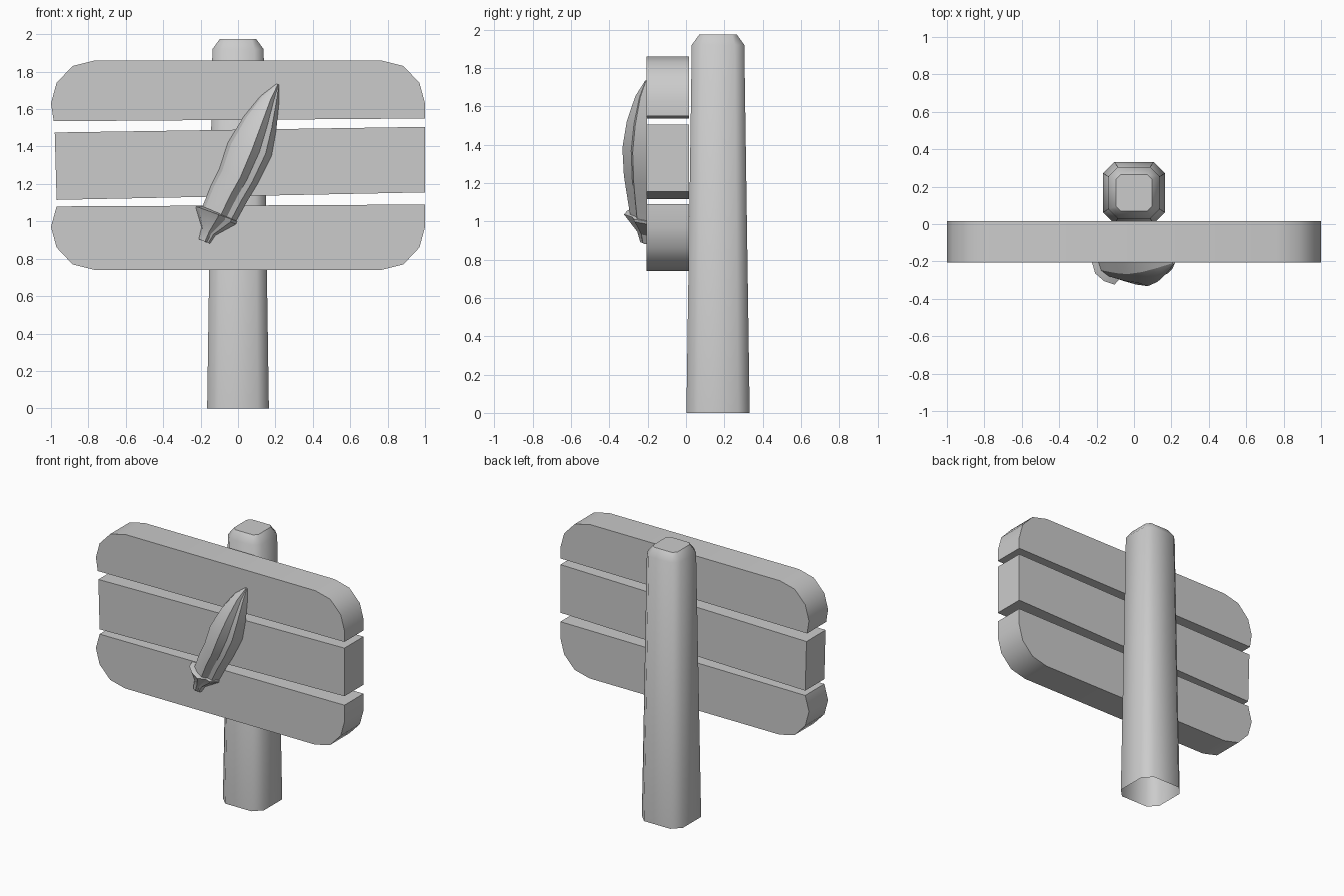
import bpy, bmesh
from math import radians

if "Cube" in bpy.data.objects:
    bpy.data.objects.remove(bpy.data.objects["Cube"])

GREY = (0.6, 0.6, 0.6, 1)
mat = bpy.data.materials.new("plain_grey")
mat.use_nodes = True
mat.diffuse_color = GREY
mat.node_tree.nodes["Principled BSDF"].inputs["Base Color"].default_value = GREY


def loft(name, rings, cap_start, cap_end, angle, closed=True):
    """Skin matching rings of points, with optional end caps."""
    bm = bmesh.new()
    rows = [[bm.verts.new(p) for p in ring] for ring in rings]
    n = len(rows[0])
    for a, b in zip(rows, rows[1:]):
        for i in range(n if closed else n - 1):
            j = (i + 1) % n
            bm.faces.new((a[i], a[j], b[j], b[i]))
    if cap_start:
        bm.faces.new(rows[0][::-1])
    if cap_end:
        bm.faces.new(rows[-1])
    bmesh.ops.recalc_face_normals(bm, faces=bm.faces)
    mesh = bpy.data.meshes.new(name)
    bm.to_mesh(mesh)
    bm.free()
    mesh.materials.append(mat)
    obj = bpy.data.objects.new(name, mesh)
    bpy.context.collection.objects.link(obj)
    bpy.ops.object.select_all(action='DESELECT')
    obj.select_set(True)
    bpy.context.view_layer.objects.active = obj
    bpy.ops.object.shade_smooth_by_angle(angle=radians(angle))
    return obj


# Tapered post with chamfered corners, open underneath
def octagon(half, cut, z):
    k = half - cut
    pts = [(half, -k), (half, k), (k, half), (-k, half),
           (-half, k), (-half, -k), (-k, -half), (k, -half)]
    return [(x, y + 0.167, z) for x, y in pts]


loft("post", [octagon(0.165, 0.06, 0), octagon(0.137, 0.05, 1.92),
              octagon(0.097, 0.025, 1.975)], False, True, 50)


# Three planks, the outer two with rounded outer corners
def plank(name, outline):
    loft(name, [[(x, y, z) for x, z in outline] for y in (-0.205, 0.015)],
         True, True, 40)


CORNER = [(1, 0.44), (0.97, 0.55), (0.885, 0.64), (0.765, 0.67)]


def rounded_end(mid, sign):
    right = [(x, mid + sign * (h - 0.11)) for x, h in CORNER]
    return right + [(-x, z) for x, z in right[::-1]]


plank("top_plank", [(1, 1.55)] + rounded_end(1.3, 1) + [(-0.985, 1.535)])
plank("middle_plank", [(-0.98, 1.475), (-0.97, 1.115), (1, 1.155), (1, 1.505)])
plank("bottom_plank", [(1, 1.09)] + rounded_end(1.3, -1) + [(-0.97, 1.08)])

# Carved carrot relief: share across the width, share of the depth
SECTION = [(0, 0), (0.08, 0.5), (0.3, 0.85), (0.55, 1),
           (0.72, 0.64), (0.86, 0.58), (1, 0)]


def relief(name, stations):
    rings = [[(lx + (rx - lx) * t, -0.204 - d * h, lz + (rz - lz) * t)
              for t, h in SECTION] for lx, lz, rx, rz, d in stations]
    loft(name, rings, True, True, 25)


# Stations run from the base upward: left x z, right x z, depth
relief("carrot_stem", [
    (-0.21, 0.905, -0.15, 0.88, 0.035),
    (-0.195, 0.97, -0.12, 0.925, 0.05),
    (-0.225, 1.07, -0.01, 0.985, 0.11),
    (-0.225, 1.08, -0.005, 1.0, 0.12),
    (-0.19, 1.08, -0.02, 1.01, 0.085)])
relief("carrot_body", [
    (-0.19, 1.08, -0.01, 1.0, 0.088),
    (-0.145, 1.19, 0.045, 1.10, 0.105),
    (-0.10, 1.28, 0.105, 1.20, 0.12),
    (-0.055, 1.42, 0.18, 1.35, 0.128),
    (0.03, 1.56, 0.205, 1.49, 0.105),
    (0.12, 1.67, 0.22, 1.64, 0.06),
    (0.205, 1.735, 0.22, 1.73, 0.01)])
